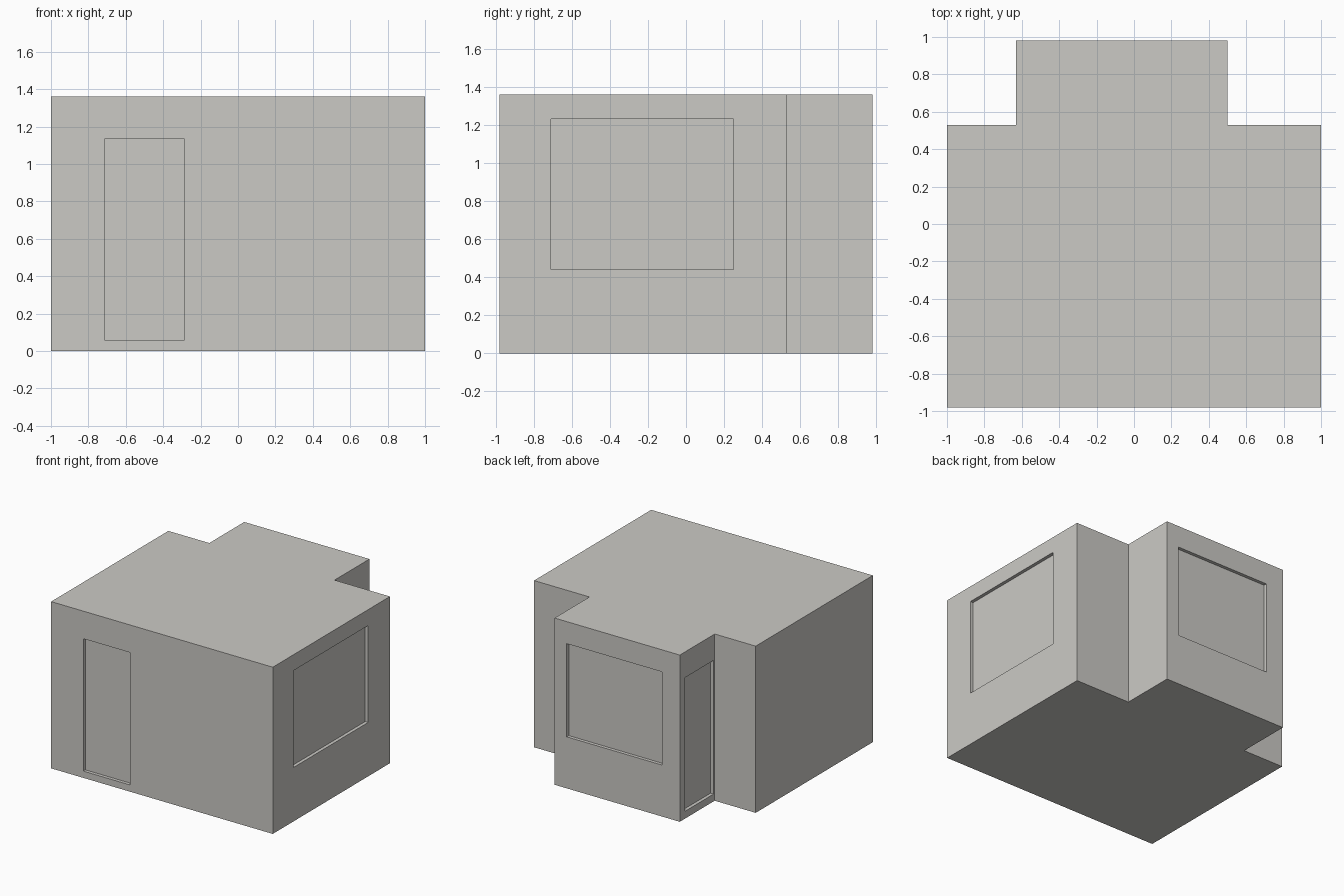
import bpy
import bmesh
from mathutils import Vector

if "Cube" in bpy.data.objects:
    bpy.data.objects.remove(bpy.data.objects["Cube"])

HEIGHT = 1.36
RECESS = 0.027   # visible depth of each opening
PLATE = 0.008    # thickness of door and window panels

# One warm grey for the whole house
grey = bpy.data.materials.new("warm_grey")
grey.diffuse_color = (0.60, 0.59, 0.56, 1)
grey.use_nodes = True
grey.node_tree.nodes["Principled BSDF"].inputs["Base Color"].default_value = grey.diffuse_color


def make_object(name, bm):
    bmesh.ops.recalc_face_normals(bm, faces=bm.faces)
    mesh = bpy.data.meshes.new(name)
    bm.to_mesh(mesh)
    bm.free()
    mesh.materials.append(grey)
    obj = bpy.data.objects.new(name, mesh)
    bpy.context.collection.objects.link(obj)
    return obj


def add_box(bm, low, high):
    low, high = Vector(low), Vector(high)
    for v in bmesh.ops.create_cube(bm, size=1)["verts"]:
        v.co = (low + high) / 2 + v.co * (high - low)


# House body: T-shaped footprint extruded to the flat roof
footprint = [(-1, -0.98), (1, -0.98), (1, 0.53), (0.5, 0.53),
             (0.5, 0.98), (-0.63, 0.98), (-0.63, 0.53), (-1, 0.53)]
bm = bmesh.new()
base = bm.faces.new([bm.verts.new((x, y, 0)) for x, y in footprint])
top = bmesh.ops.extrude_face_region(bm, geom=[base], use_keep_orig=True)["geom"]
bmesh.ops.translate(bm, vec=(0, 0, HEIGHT),
                    verts=[g for g in top if isinstance(g, bmesh.types.BMVert)])
body = make_object("house_body", bm)

# Openings: name, wall axis, outward sign, wall position, span along wall, z span
openings = [
    ("front_door", 1, -1, -0.98, (-0.71, -0.29), (0.055, 1.135)),
    ("side_window", 0, 1, 1.0, (-0.71, 0.25), (0.44, 1.23)),
    ("back_window", 1, 1, 0.98, (-0.47, 0.39), (0.42, 1.18)),
    ("back_room_door", 0, -1, -0.63, (0.545, 0.915), (0.06, 1.15)),
]


def opening_box(bm, axis, sign, wall, span, zs, start, end):
    """Box filling an opening between two depths measured into the wall."""
    depth = sorted((wall - sign * start, wall - sign * end))
    pair = (depth, span) if axis == 0 else (span, depth)
    add_box(bm, (pair[0][0], pair[1][0], zs[0]), (pair[0][1], pair[1][1], zs[1]))


# Recess cutter and the recessed door and window panels
cut = bmesh.new()
for name, *place in openings:
    opening_box(cut, *place, -0.02, RECESS + PLATE)
    bm = bmesh.new()
    opening_box(bm, *place, RECESS, RECESS + PLATE)
    make_object(name, bm)
cutter = make_object("opening_cutter", cut)
cutter.hide_render = True
cutter.hide_viewport = True

mod = body.modifiers.new("openings", 'BOOLEAN')
mod.operation = 'DIFFERENCE'
mod.solver = 'EXACT'
mod.object = cutter
